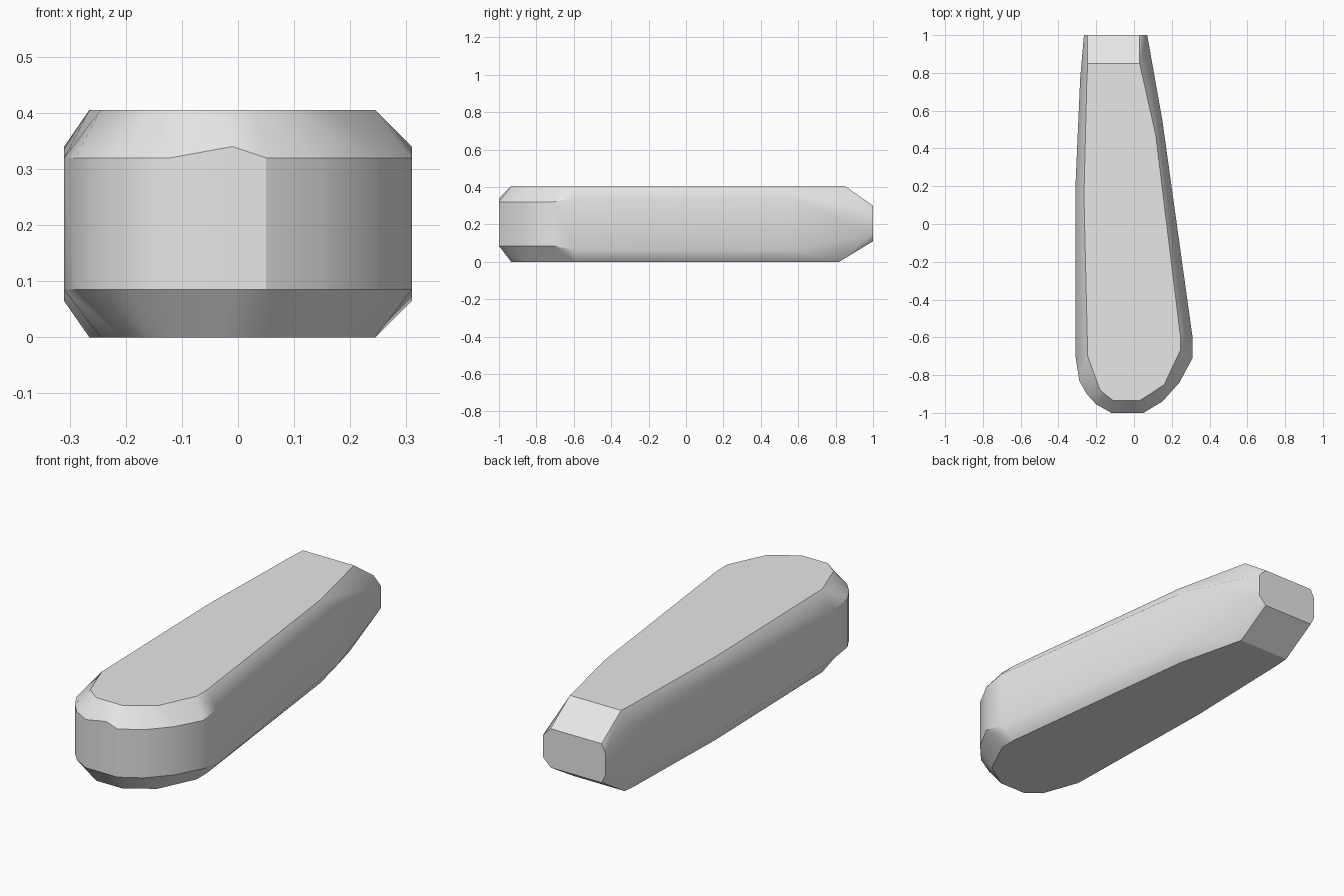
import bpy
import bmesh
import math

cube = bpy.data.objects.get("Cube")
if cube:
    bpy.data.objects.remove(cube, do_unlink=True)

HEIGHT = 0.405
BACK = 1.0

# Plan outline: widest x, y, then the matching x, y on the flat faces
OUTLINE = [
    (0.03, BACK, 0.03, 0.85),
    (0.07, BACK, 0.03, 0.85),
    (0.15, 0.55, 0.115, 0.47),
    (0.31, -0.60, 0.245, -0.59),
    (0.31, -0.71, 0.245, -0.67),
    (0.24, -0.84, 0.16, -0.85),
    (0.15, -0.94, 0.10, -0.89),
    (0.05, -1.0, 0.03, -0.935),
    (-0.01, -1.0, -0.03, -0.935),
    (-0.12, -1.0, -0.11, -0.935),
    (-0.20, -0.955, -0.155, -0.90),
    (-0.25, -0.90, -0.18, -0.88),
    (-0.29, -0.83, -0.205, -0.81),
    (-0.31, -0.70, -0.245, -0.70),
    (-0.31, 0.20, -0.265, 0.15),
    (-0.285, 0.77, -0.25, 0.75),
    (-0.265, BACK, -0.245, 0.85),
    (-0.245, BACK, -0.245, 0.85),
]


def side_heights(x, y):
    """Lower and upper height of the side wall at an outline point."""
    if y == BACK:
        return (0.11, 0.30) if -0.25 < x < 0.05 else (0.15, 0.26)
    if y > 0.6:
        return 0.105, 0.32
    if y > -0.65:
        return 0.065, 0.34
    return 0.085, 0.34 if x == -0.01 else 0.32


# Four stacked rings: bottom face, lower wall, upper wall, top face
bm = bmesh.new()
rings = [[], [], [], []]
for x, y, ix, iy in OUTLINE:
    low, high = side_heights(x, y)
    points = ((ix, min(iy, 0.82), 0), (x, y, low), (x, y, high), (ix, iy, HEIGHT))
    for ring, point in zip(rings, points):
        ring.append(bm.verts.new(point))

count = len(OUTLINE)
for lower, upper in zip(rings, rings[1:]):
    for i in range(count):
        j = (i + 1) % count
        bm.faces.new((lower[i], lower[j], upper[j], upper[i]))
bm.faces.new(rings[0])
bm.faces.new(rings[-1])
bmesh.ops.remove_doubles(bm, verts=bm.verts, dist=0.0005)
bmesh.ops.recalc_face_normals(bm, faces=bm.faces)

# Soft bevels along the long sides, crisp edges elsewhere
for face in bm.faces:
    face.smooth = True
for edge in bm.edges:
    a, b = (v.co for v in edge.verts)
    on_wall = all(0.02 < v.z < 0.39 for v in (a, b))
    long_side = on_wall and -0.65 < (a.y + b.y) / 2 < 0.95
    edge.smooth = long_side or edge.calc_face_angle(0) < math.radians(30)

mesh = bpy.data.meshes.new("tapered_handle")
bm.to_mesh(mesh)
bm.free()
handle = bpy.data.objects.new("tapered_handle", mesh)
bpy.context.collection.objects.link(handle)

# Large faces dominate the smooth shading
weighted = handle.modifiers.new("weighted_normals", 'WEIGHTED_NORMAL')
weighted.keep_sharp = True

# Plain grey
grey = bpy.data.materials.new("light_grey")
grey.use_nodes = True
colour = (0.8, 0.8, 0.8, 1)
grey.diffuse_color = colour
shader = next(n for n in grey.node_tree.nodes if n.type == 'BSDF_PRINCIPLED')
shader.inputs["Base Color"].default_value = colour
mesh.materials.append(grey)
